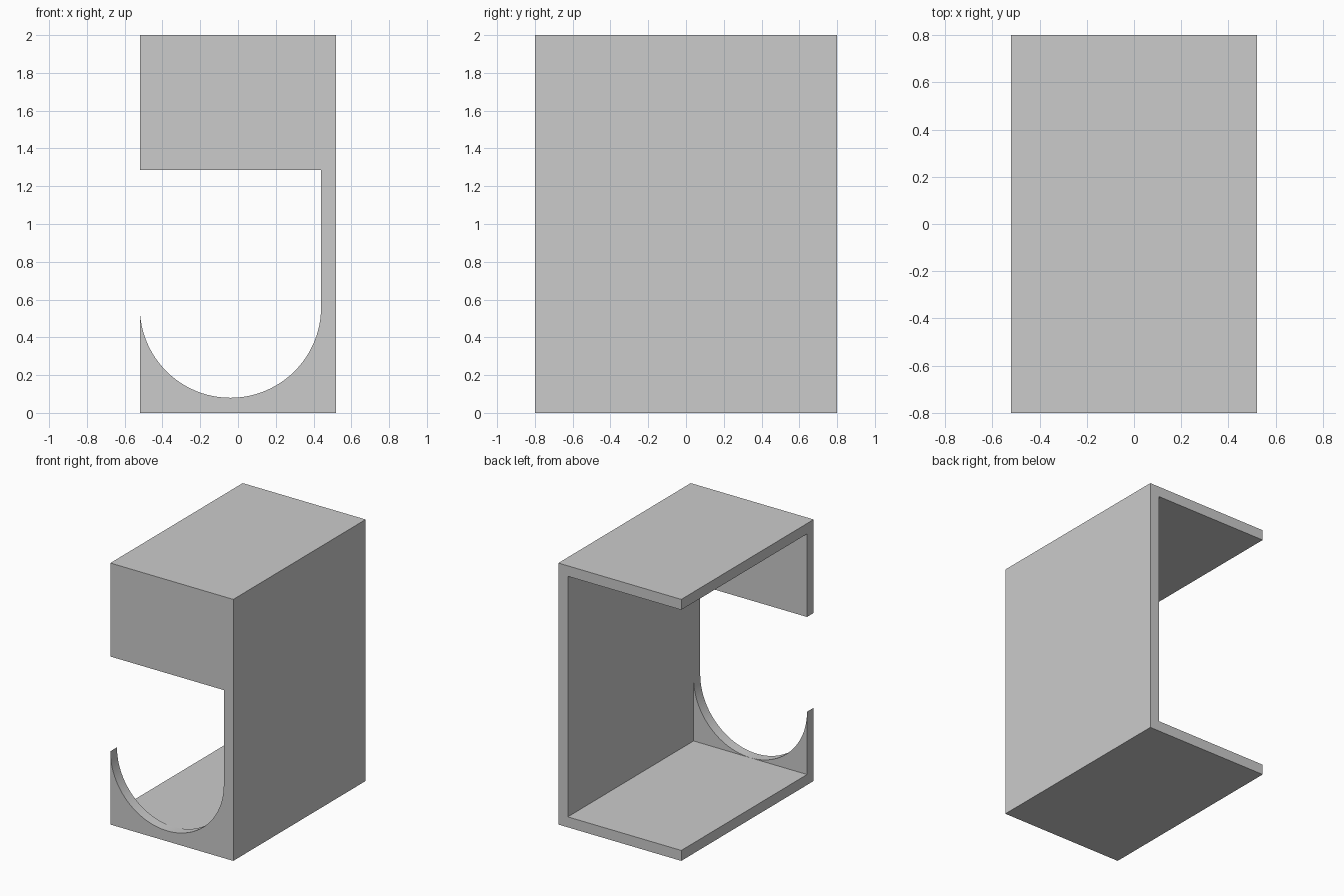
import bpy, bmesh, math

if "Cube" in bpy.data.objects:
    bpy.data.objects.remove(bpy.data.objects["Cube"], do_unlink=True)

WIDTH, DEPTH, HEIGHT, WALL = 1.04, 1.6, 2.0, 0.08
X, Y = WIDTH / 2, DEPTH / 2

grey = bpy.data.materials.new("light_grey")
grey.use_nodes = True
colour = (0.6, 0.6, 0.6, 1)
grey.diffuse_color = colour
grey.node_tree.nodes["Principled BSDF"].inputs["Base Color"].default_value = colour


def extrude_profile(name, points, start, offset):
    """Extrude a closed outline; start maps a 2D point into space."""
    bm = bmesh.new()
    face = bm.faces.new([bm.verts.new(start(u, v)) for u, v in points])
    extruded = bmesh.ops.extrude_face_region(bm, geom=[face])
    moved = [g for g in extruded["geom"] if isinstance(g, bmesh.types.BMVert)]
    bmesh.ops.translate(bm, verts=moved, vec=offset)
    bmesh.ops.recalc_face_normals(bm, faces=bm.faces)
    mesh = bpy.data.meshes.new(name)
    bm.to_mesh(mesh)
    bm.free()
    mesh.materials.append(grey)
    obj = bpy.data.objects.new(name, mesh)
    bpy.context.collection.objects.link(obj)
    return obj


# Channel-shaped shell: top, side wall and floor, open at the back and right
inner = X - WALL
channel = [(-X, 0), (X, 0), (X, HEIGHT), (-X, HEIGHT),
           (-X, HEIGHT - WALL), (inner, HEIGHT - WALL), (inner, WALL), (-X, WALL)]
extrude_profile("channel_shell", channel,
                lambda u, v: (u, WALL - Y, v), (0, DEPTH - WALL, 0))

# Front panel with a round-bottomed opening
radius = (WIDTH - WALL) / 2
centre_x, centre_z, opening_top = -WALL / 2, WALL + radius, 1.285
steps = 48
arc = [(centre_x + radius * math.cos(math.pi * i / steps),
        centre_z - radius * math.sin(math.pi * i / steps)) for i in range(steps + 1)]
panel = [(-X, 0), (X, 0), (X, HEIGHT), (-X, HEIGHT),
         (-X, opening_top), (inner, opening_top)] + arc
front = extrude_profile("front_panel", panel,
                        lambda u, v: (u, -Y, v), (0, WALL, 0))

# Smooth the curved edge while keeping the corners sharp
bpy.ops.object.select_all(action="DESELECT")
front.select_set(True)
bpy.context.view_layer.objects.active = front
bpy.ops.object.shade_smooth_by_angle(angle=math.radians(30))
